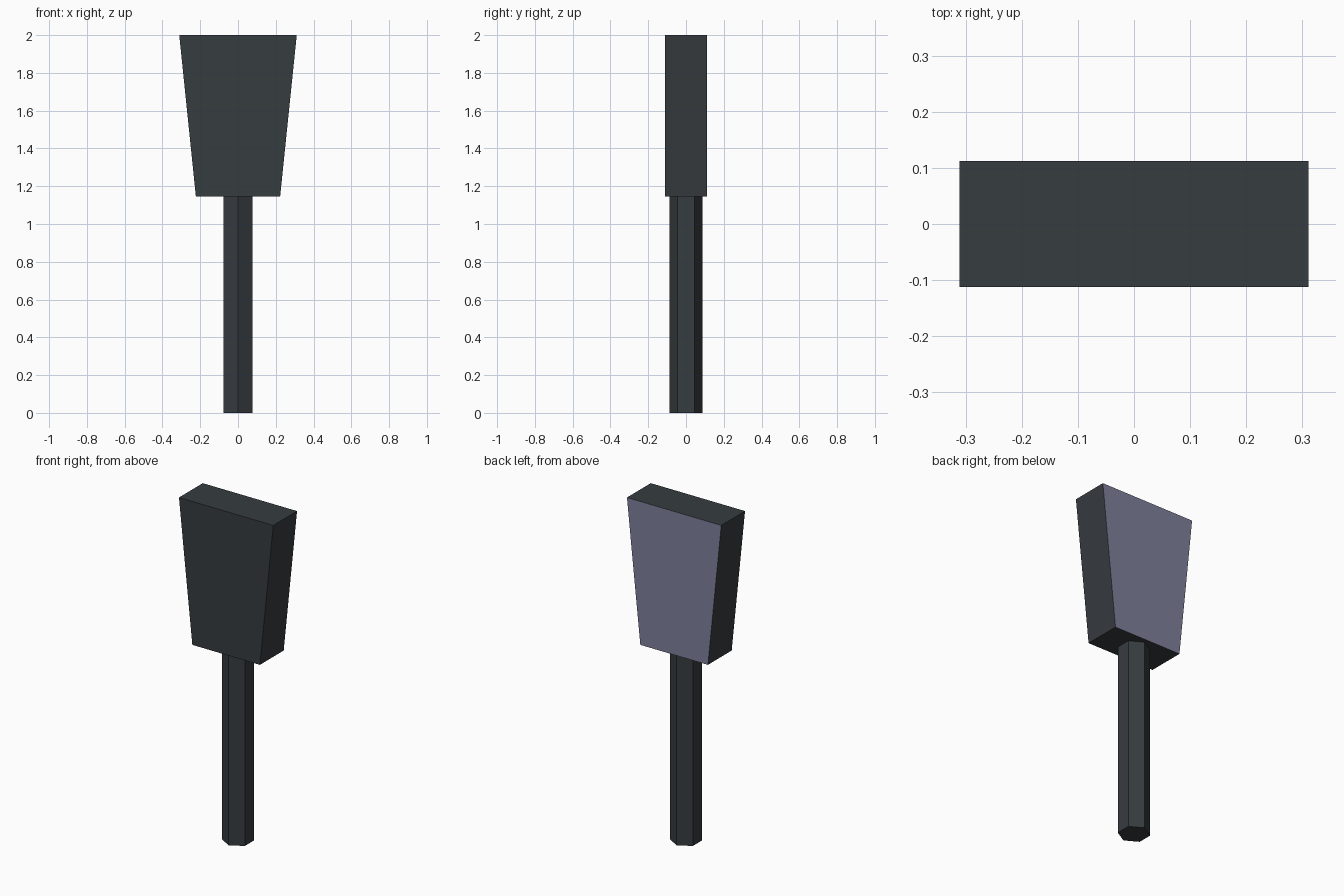
import bpy, bmesh, math

if "Cube" in bpy.data.objects:
    bpy.data.objects.remove(bpy.data.objects["Cube"])


def mat(name, rgb):
    m = bpy.data.materials.new(name)
    m.diffuse_color = (*rgb, 1)
    m.use_nodes = True
    m.node_tree.nodes["Principled BSDF"].inputs["Base Color"].default_value = m.diffuse_color
    return m


dark = mat("dark grey", (0.037, 0.045, 0.051))
lilac = mat("muted lilac grey", (0.21, 0.215, 0.325))


def prism(name, bottom, top, z0, z1, mats):
    """Flat-faced solid between two matching horizontal outlines."""
    bm = bmesh.new()
    lo = [bm.verts.new((x, y, z0)) for x, y in bottom]
    hi = [bm.verts.new((x, y, z1)) for x, y in top]
    n = len(lo)
    bm.faces.new(lo[::-1])
    bm.faces.new(hi)
    for i in range(n):
        j = (i + 1) % n
        bm.faces.new((lo[i], lo[j], hi[j], hi[i]))
    bmesh.ops.recalc_face_normals(bm, faces=bm.faces)
    me = bpy.data.meshes.new(name)
    bm.to_mesh(me)
    bm.free()
    for m in mats:
        me.materials.append(m)
    ob = bpy.data.objects.new(name, me)
    bpy.context.collection.objects.link(ob)
    return ob


def rect(w, d):
    return [(-w, -d), (w, -d), (w, d), (-w, d)]


# Hexagonal post, one corner facing the front
R = 0.088
hexagon = [(R * math.cos(a), R * math.sin(a))
           for a in (math.radians(30 + 60 * i) for i in range(6))]
prism("post", hexagon, hexagon, 0, 1.145, [dark])

# Tapered head, wider at the top, with a lighter back panel
head = prism("head", rect(0.223, 0.112), rect(0.311, 0.112), 1.145, 2.0, [dark, lilac])
for p in head.data.polygons:
    if p.normal.y > 0.9:
        p.material_index = 1
